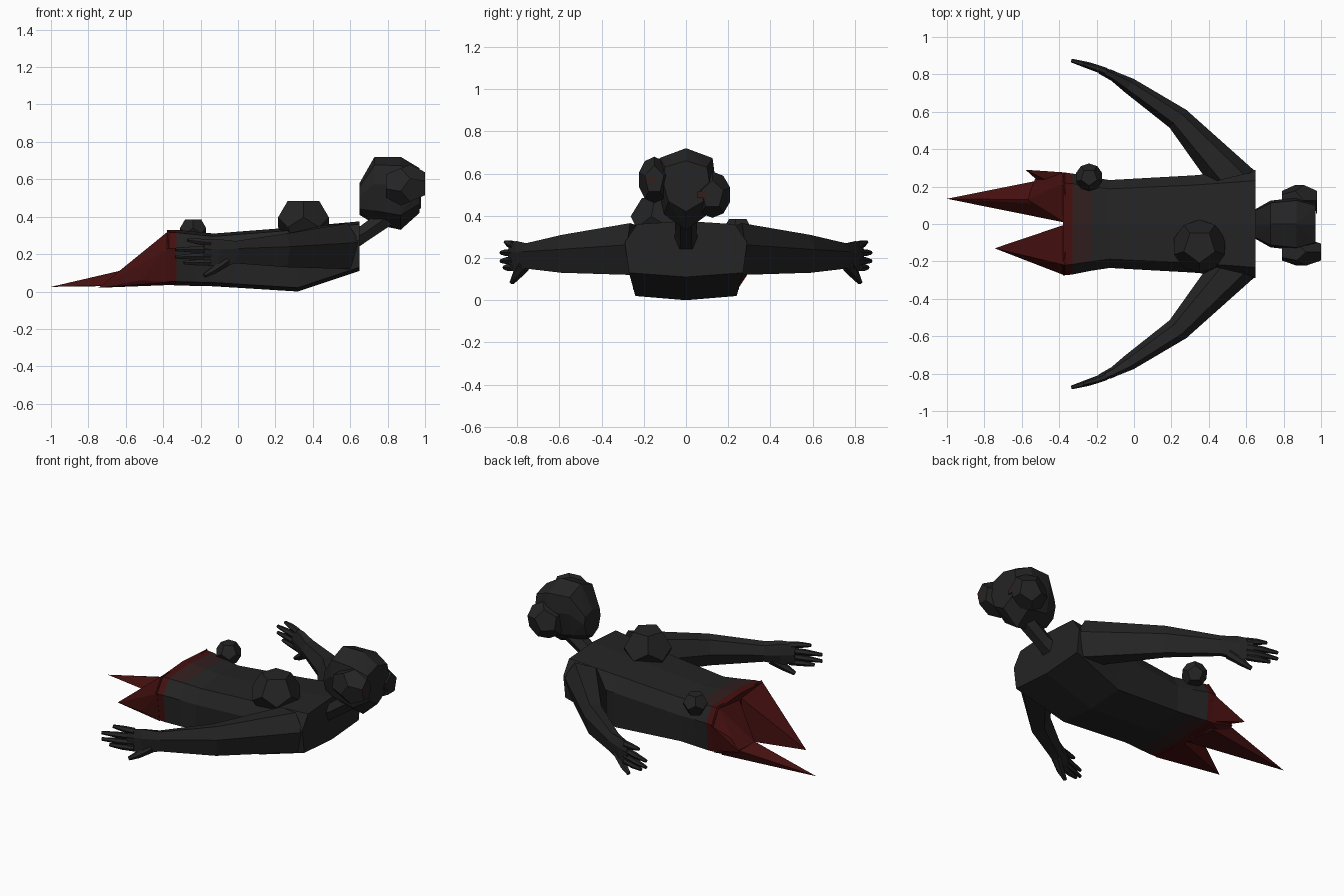
import bpy, bmesh, math
from mathutils import Vector

cube = bpy.data.objects.get("Cube")
if cube:
    bpy.data.objects.remove(cube, do_unlink=True)


def material(name, color):
    m = bpy.data.materials.new(name)
    m.use_nodes = True
    m.diffuse_color = (*color, 1)
    bsdf = next(n for n in m.node_tree.nodes if n.type == 'BSDF_PRINCIPLED')
    bsdf.inputs["Base Color"].default_value = (*color, 1)
    bsdf.inputs["Roughness"].default_value = 0.9
    return m


SKIN = material("charcoal skin", (0.018, 0.018, 0.018))
BLEND = material("stained skin", (0.032, 0.014, 0.014))
RED = material("dark red flesh", (0.06, 0.005, 0.005))


def finish(name, bm, *mats):
    bmesh.ops.recalc_face_normals(bm, faces=bm.faces)
    mesh = bpy.data.meshes.new(name)
    bm.to_mesh(mesh)
    bm.free()
    for m in mats:
        mesh.materials.append(m)
    ob = bpy.data.objects.new(name, mesh)
    bpy.context.collection.objects.link(ob)
    return ob


def loft(name, rings, *mats):
    """Skin a list of equal-length rings and cap both ends."""
    bm = bmesh.new()
    loops = [[bm.verts.new(p) for p in r] for r in rings]
    n = len(loops[0])
    for a, b in zip(loops, loops[1:]):
        for i in range(n):
            j = (i + 1) % n
            bm.faces.new((a[i], a[j], b[j], b[i]))
    bm.faces.new(loops[0])
    bm.faces.new(loops[-1])
    return finish(name, bm, *mats)


def hull(name, pts, mat):
    bm = bmesh.new()
    for p in pts:
        bm.verts.new(p)
    res = bmesh.ops.convex_hull(bm, input=bm.verts)
    junk = {g for g in res["geom_interior"] + res["geom_unused"]
            if isinstance(g, bmesh.types.BMVert)}
    bmesh.ops.delete(bm, geom=list(junk), context='VERTS')
    bmesh.ops.dissolve_limit(bm, angle_limit=0.02, verts=bm.verts, edges=bm.edges)
    return finish(name, bm, mat)


def tube(name, path, sides, mat):
    """Tapered limb through (point, radius) pairs."""
    axis = Vector(path[-1][0]) - Vector(path[0][0])
    q = axis.to_track_quat('Z', 'Y')
    rings = []
    for p, r in path:
        rings.append([Vector(p) + q @ Vector((r * math.cos(math.tau * i / sides),
                      r * math.sin(math.tau * i / sides), 0)) for i in range(sides)])
    return loft(name, rings, mat)


def growth(name, center, size, axis, spin=90):
    """Twelve-sided lump with one flat face along the axis."""
    q = Vector(axis).to_track_quat('Z', 'Y')
    pts = []
    for r, h, turn in ((.607, .795, 0), (.982, .188, 0), (.982, -.188, 36), (.607, -.795, 36)):
        for i in range(5):
            a = math.radians(spin + turn + 72 * i)
            v = q @ Vector((r * math.cos(a), r * math.sin(a), h))
            pts.append([c + s * k for c, s, k in zip(center, size, v)])
    return hull(name, pts, SKIN)


# Torso: x, half width, bottom half width, top height, bottom height
def torso_ring(x, w, wb, zt, zb):
    half = [(w * .8, zt - .015), (w, zt - .1), (wb, zb + .02)]
    ring = [(0, zt)] + half + [(0, zb)] + [(-y, z) for y, z in reversed(half)]
    return [(x, y, z) for y, z in ring]


torso = loft("torso", [torso_ring(*s) for s in (
    (-.38, .275, .25, .33, .035), (-.33, .27, .25, .33, .033),
    (-.23, .25, .24, .32, .03), (-.13, .235, .23, .31, .028),
    (.32, .26, .24, .345, 0), (.65, .29, .27, .375, .11))], SKIN, BLEND, RED)
for f in torso.data.polygons:
    if f.center.x < -.34:
        f.material_index = 2
    elif f.center.x < -.24 and abs(f.center.y) < .2:
        f.material_index = 1

# Torn lower end
def torn_base(side):
    return [(-.36, 0, .31), (-.37, side * .22, .325), (-.37, side * .275, .23),
            (-.37, side * .25, .05), (-.36, 0, .035)]


hull("torn_stump_left", torn_base(1) + [(-.57, .13, .12), (-.53, .24, .1), (-.52, .18, .035)], RED)
hull("long_shred_left", [(-.57, .13, .125), (-.5, .235, .1), (-.38, .01, .04),
                         (-.38, .1, .15), (-.4, .22, .033), (-1, .135, .025)], RED)
hull("short_shred_left", [(-.36, .275, .23), (-.36, .25, .06), (-.4, .2, .2),
                          (-.48, .2, .1), (-.58, .29, .12)], RED)
hull("shred_right", torn_base(-1) + [(-.52, -.215, .06), (-.745, -.13, .02)], RED)

# Arms and hands, swept back on both sides
def arm_ring(side, ox, oy, ix, iy, zt, zb):
    zm = (zt + zb) / 2
    ring = []
    for t, z in ((0, zm + .02), (.25, zt), (.75, zt - .01), (1, zm), (.75, zb + .01), (.2, zb)):
        ring.append((ox + t * (ix - ox), side * (oy + t * (iy - oy)), z))
    return ring


ARM = ((.65, .28, .40, .22, .365, .12), (.28, .61, .19, .515, .31, .13),
       (0, .775, -.05, .705, .27, .15), (-.10, .815, -.12, .765, .28, .13),
       (-.18, .845, -.19, .805, .275, .145))
FINGERS = (("index", .155, -.29, .155), ("middle", .19, -.335, .185),
           ("ring", .225, -.335, .225), ("little", .26, -.27, .275))
for label, s in (("left", 1), ("right", -1)):
    loft("arm_" + label, [arm_ring(s, *r) for r in ARM], SKIN)
    for finger, z0, x1, z1 in FINGERS:
        y1 = .82 - (x1 + .16) * .31
        tube(f"{finger}_finger_{label}",
             [((-.15, s * .815, z0), .02),
              (((x1 - .15) / 2, s * (y1 + .82) / 2, (z0 + z1) / 2), .018),
              ((x1, s * y1, z1), .01)], 6, SKIN)
    tube("thumb_" + label, [((-.06, s * .765, .165), .03), ((-.13, s * .805, .115), .022),
                            ((-.18, s * .825, .085), .012)], 6, SKIN)

# Neck and head
tube("neck", [((.57, 0, .26), .07), ((.68, 0, .315), .05), ((.80, 0, .40), .055)], 6, SKIN)
head = []
for x, w, zt, zb in ((.65, .08, .58, .41), (.73, .125, .72, .36),
                     (.87, .14, .72, .33), (.97, .11, .66, .42)):
    h = zt - zb
    for y, z in ((0, zt), (w * .9, zt - .12 * h), (w, zt - .4 * h), (w * .75, zb + .2 * h), (0, zb)):
        head += [(x, y, z), (x, -y, z)]
hull("head", head, SKIN)

# Growths on the face, back and hip
growth("face_growth_right", (.895, -.15, .57), (.132, .078, .112), (1, 0, 0))
growth("face_growth_left", (.885, .125, .50), (.118, .09, .112), (1, 0, 0))
growth("back_growth", (.35, -.12, .37), (.145, .145, .145), (0, 0, 1))
growth("hip_growth", (-.24, .25, .325), (.075, .075, .075), (0, 0, 1))

# Faint eyes
for label, x, y, z in (("right", .999, -.165, .57), ("left", .978, .08, .50)):
    hull("eye_" + label, [(x + dx, y + dy, z + dz) for dx in (-.006, .001)
                          for dy in (-.025, .025) for dz in (-.015, .015)], BLEND)
